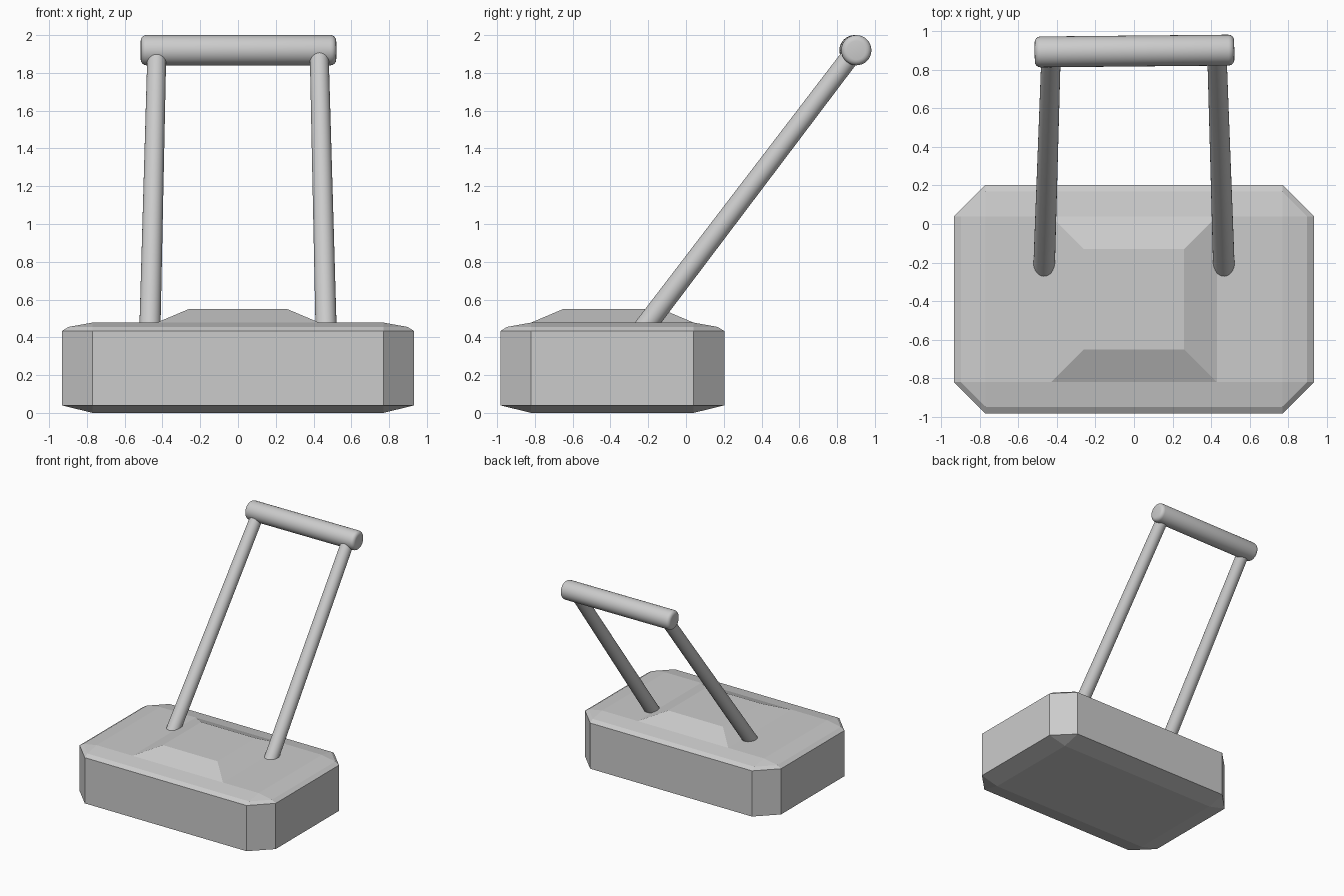
import bpy, bmesh
from mathutils import Vector

if "Cube" in bpy.data.objects:
    bpy.data.objects.remove(bpy.data.objects["Cube"])

YC = -0.39  # centre of the base in y


def new_object(name, bm):
    mesh = bpy.data.meshes.new(name)
    bm.to_mesh(mesh)
    bm.free()
    ob = bpy.data.objects.new(name, mesh)
    bpy.context.collection.objects.link(ob)
    return ob


def rod(name, a, b, r1, r2, bevel=0.0):
    """Smooth round rod from a to b, optionally with rounded ends."""
    a, b = Vector(a), Vector(b)
    bm = bmesh.new()
    bmesh.ops.create_cone(bm, cap_ends=True, segments=32,
                          radius1=r1, radius2=r2, depth=(b - a).length)
    if bevel:
        rims = [e for e in bm.edges if any(len(f.verts) > 4 for f in e.link_faces)]
        bmesh.ops.bevel(bm, geom=rims, offset=bevel, segments=4,
                        profile=0.5, affect='EDGES')
    ob = new_object(name, bm)
    ob.location = (a + b) / 2
    ob.rotation_mode = 'QUATERNION'
    ob.rotation_quaternion = (b - a).to_track_quat('Z', 'Y')
    bpy.ops.object.select_all(action='DESELECT')
    ob.select_set(True)
    bpy.context.view_layer.objects.active = ob
    bpy.ops.object.shade_smooth_by_angle(angle=0.6)
    return ob


# Base: chamfered block, wrapped from rings of (height, outward offset)
HX, HY = 0.77, 0.43
bm = bmesh.new()
for z, o in ((0, 0), (0.04, 0.163), (0.433, 0.163), (0.455, 0.128), (0.478, 0)):
    for sx in (-1, 1):
        for sy in (-1, 1):
            for dx, dy in {(o, 0), (0, o)}:
                bm.verts.new((sx * (HX + dx), YC + sy * (HY + dy), z))
bmesh.ops.convex_hull(bm, input=bm.verts[:])
bmesh.ops.dissolve_limit(bm, angle_limit=0.01, verts=bm.verts[:], edges=bm.edges[:])
bmesh.ops.recalc_face_normals(bm, faces=bm.faces[:])


def top_face():
    bm.normal_update()
    tops = [f for f in bm.faces if f.normal.z > 0.999]
    return min(tops, key=lambda f: abs(f.calc_center_median().x))


# Raised centre panel: cut the top in three and inset the middle upward
for x in (-0.43, 0.43):
    f = top_face()
    bmesh.ops.bisect_plane(bm, geom=[f] + f.edges[:] + f.verts[:],
                           plane_co=(x, 0, 0), plane_no=(1, 0, 0))
bmesh.ops.inset_individual(bm, faces=[top_face()], thickness=0.17, depth=0.072,
                           use_even_offset=True)
new_object("base", bm)

# Two slightly converging handle legs
for side, s in (("left", -1), ("right", 1)):
    rod(f"{side}_handle_leg", (s * 0.467, -0.245, 0.42), (s * 0.43, 0.88, 1.90),
        0.056, 0.050)

# Rounded grip bar
rod("grip_bar", (-0.515, 0.892, 1.92), (0.52, 0.902, 1.92), 0.08, 0.08, bevel=0.03)
